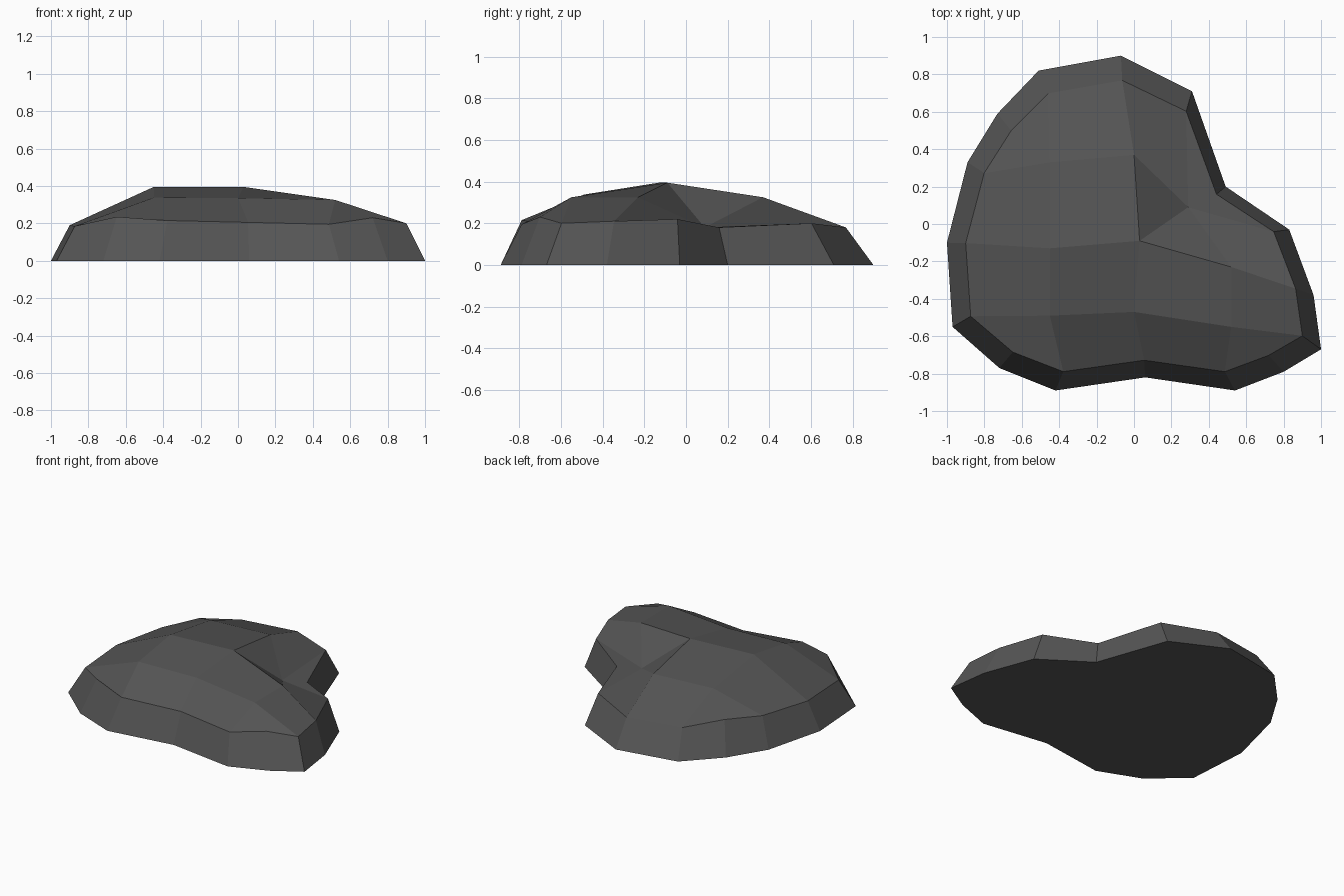
import bpy, bmesh

if "Cube" in bpy.data.objects:
    bpy.data.objects.remove(bpy.data.objects["Cube"])

# Ground outline, anticlockwise from the back-left corner: x, y, height of the rim above it
outline = [
    (-0.73, 0.59, 0.22), (-0.89, 0.33, 0.20), (-1.00, -0.10, 0.19), (-0.97, -0.55, 0.185),
    (-0.72, -0.77, 0.235), (-0.42, -0.89, 0.215), (0.06, -0.82, 0.205), (0.54, -0.89, 0.195),
    (0.80, -0.79, 0.23), (1.00, -0.67, 0.20), (0.96, -0.38, 0.21), (0.83, -0.03, 0.22),
    (0.49, 0.20, 0.18), (0.31, 0.71, 0.20), (-0.07, 0.90, 0.18), (-0.51, 0.82, 0.185)]

# Crown of the rock: 3 x 3 points, back row to front row
crown = [
    [(-0.45, 0.33, 0.325), (0.00, 0.37, 0.325), (0.29, 0.09, 0.18)],
    [(-0.45, -0.13, 0.395), (0.03, -0.09, 0.395), (0.52, -0.23, 0.325)],
    [(-0.45, -0.49, 0.338), (0.00, -0.47, 0.335), (0.52, -0.55, 0.325)]]

bm = bmesh.new()
base = [bm.verts.new((x, y, 0)) for x, y, h in outline]
rim = [bm.verts.new((x * 0.90, y * 0.87 - 0.015, h)) for x, y, h in outline]

# Flat underside and sloping sides
bm.faces.new(base[::-1])
for i in range(16):
    j = (i + 1) % 16
    bm.faces.new((base[i], base[j], rim[j], rim[i]))

# Top: a 5 x 5 grid whose border is the rim
inner = [[bm.verts.new(p) for p in row] for row in crown]
grid = [[rim[0], rim[15], rim[14], rim[13], rim[12]]]
for r in range(3):
    grid.append([rim[1 + r]] + inner[r] + [rim[11 - r]])
grid.append(rim[4:9])
for r in range(4):
    for c in range(4):
        a, b = grid[r][c], grid[r][c + 1]
        d, e = grid[r + 1][c], grid[r + 1][c + 1]
        if (r, c) == (1, 2):            # folded facet beside the notch
            bm.faces.new((a, d, b))
            bm.faces.new((d, e, b))
        else:
            bm.faces.new((a, d, e, b))
bmesh.ops.recalc_face_normals(bm, faces=bm.faces[:])

mesh = bpy.data.meshes.new("rock")
bm.to_mesh(mesh)
bm.free()
rock = bpy.data.objects.new("rock", mesh)
bpy.context.collection.objects.link(rock)

# Dark grey stone
stone = bpy.data.materials.new("dark grey stone")
stone.diffuse_color = (0.09, 0.09, 0.09, 1)
stone.use_nodes = True
stone.node_tree.nodes["Principled BSDF"].inputs["Base Color"].default_value = stone.diffuse_color
mesh.materials.append(stone)
